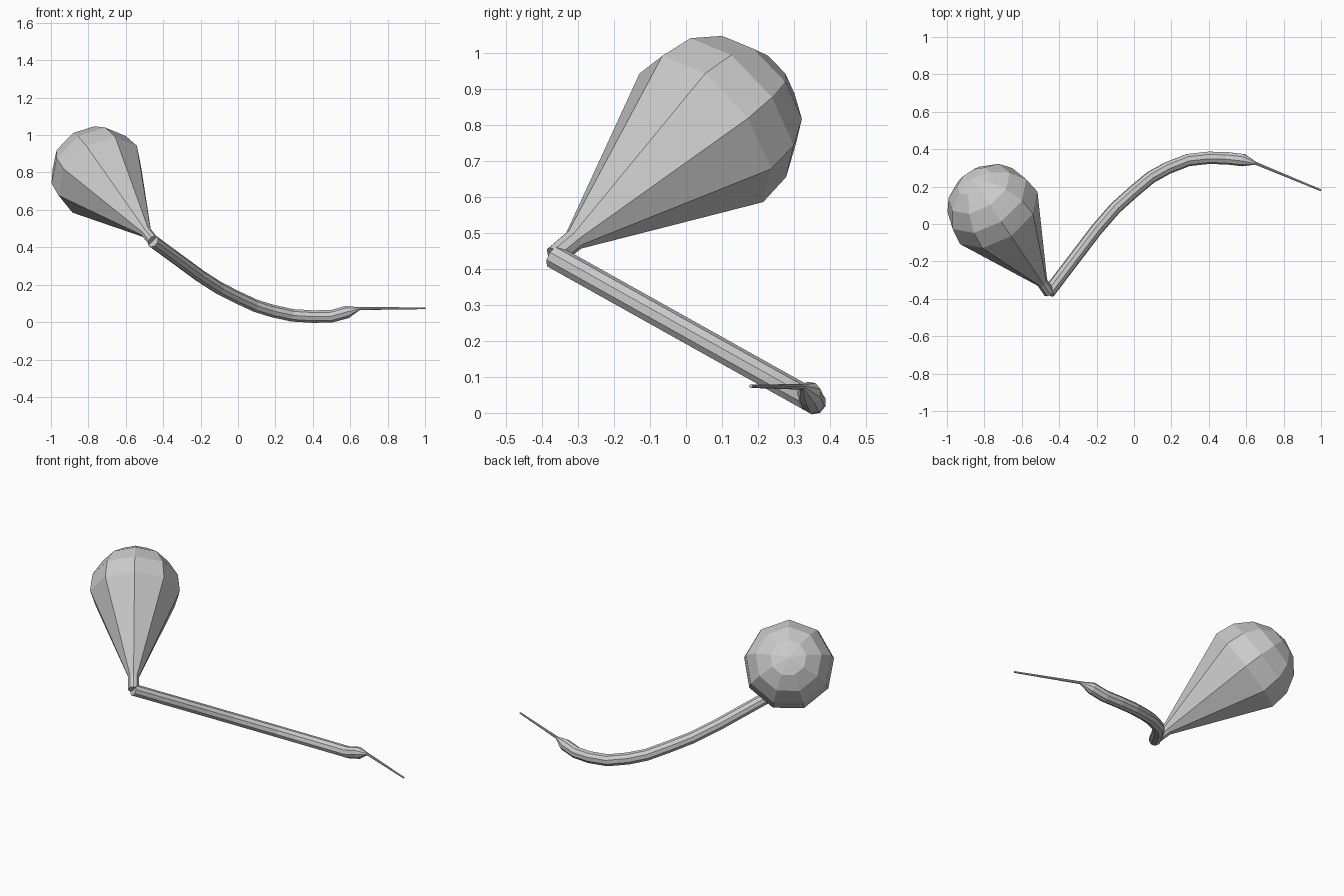
import bpy, bmesh, math
from mathutils import Vector

if "Cube" in bpy.data.objects:
    bpy.data.objects.remove(bpy.data.objects["Cube"])

SIDES = 9


def sweep(name, pts, radii, ref):
    """Low-poly tube through pts; a zero radius closes to a single point."""
    pts = [Vector(p) for p in pts]
    bm = bmesh.new()
    rings = []
    for i, (p, r) in enumerate(zip(pts, radii)):
        t = Vector()
        if i > 0:
            t += (p - pts[i - 1]).normalized()
        if i < len(pts) - 1:
            t += (pts[i + 1] - p).normalized()
        t.normalize()
        u = (ref - t * ref.dot(t)).normalized()
        v = t.cross(u)
        if r == 0:
            rings.append([bm.verts.new(p)])
            continue
        rings.append([bm.verts.new(p + r * (u * math.cos(a) + v * math.sin(a)))
                      for a in (2 * math.pi * k / SIDES for k in range(SIDES))])
    for a, b in zip(rings, rings[1:]):
        for k in range(SIDES):
            n = (k + 1) % SIDES
            if len(b) == 1:
                bm.faces.new((a[k], a[n], b[0]))
            else:
                bm.faces.new((a[k], a[n], b[n], b[k]))
    for ring in (rings[0], rings[-1]):
        if len(ring) > 1:
            bm.faces.new(ring)
    bmesh.ops.recalc_face_normals(bm, faces=bm.faces)
    me = bpy.data.meshes.new(name)
    bm.to_mesh(me)
    bm.free()
    ob = bpy.data.objects.new(name, me)
    bpy.context.collection.objects.link(ob)
    return ob


# Bulb: narrow neck, long cone, faceted dome, along a tilted axis
base = Vector((-0.455, -0.365, 0.435))
turn, tilt = math.radians(34), math.radians(34.5)
axis = Vector((-math.sin(turn) * math.cos(tilt), math.cos(turn) * math.cos(tilt), math.sin(tilt)))
profile = [(0.0, 0.03), (0.08, 0.031)]
for deg in (-5, 19, 43, 66.5):
    a = math.radians(deg)
    profile.append((0.635 + 0.255 * math.sin(a), 0.255 * math.cos(a)))
profile.append((0.89, 0.0))
sweep("bulb", [base + axis * d for d, _ in profile], [r for _, r in profile], Vector((0, 0, 1)))

# Curved stem, lying in one sloping plane, tapering at its tip
plan = [(-0.455, -0.365), (-0.2, -0.03), (-0.1, 0.085), (0, 0.175), (0.09, 0.25),
        (0.18, 0.3), (0.29, 0.343), (0.4, 0.355), (0.5, 0.352)]
stem = [(x, y, 0.432 - 0.559 * (y + 0.365)) for x, y in plan]
tip = (0.65, 0.325, 0.072)
stem += [(0.585, 0.342, 0.054), tip]
sweep("stem", stem, [0.034] * (len(stem) - 1) + [0.008], Vector((0, 0.49, 0.87)))

# Thin straight spike
sweep("spike", [tip, (1.0, 0.18, 0.074)], [0.008, 0.005], Vector((0, 0, 1)))
